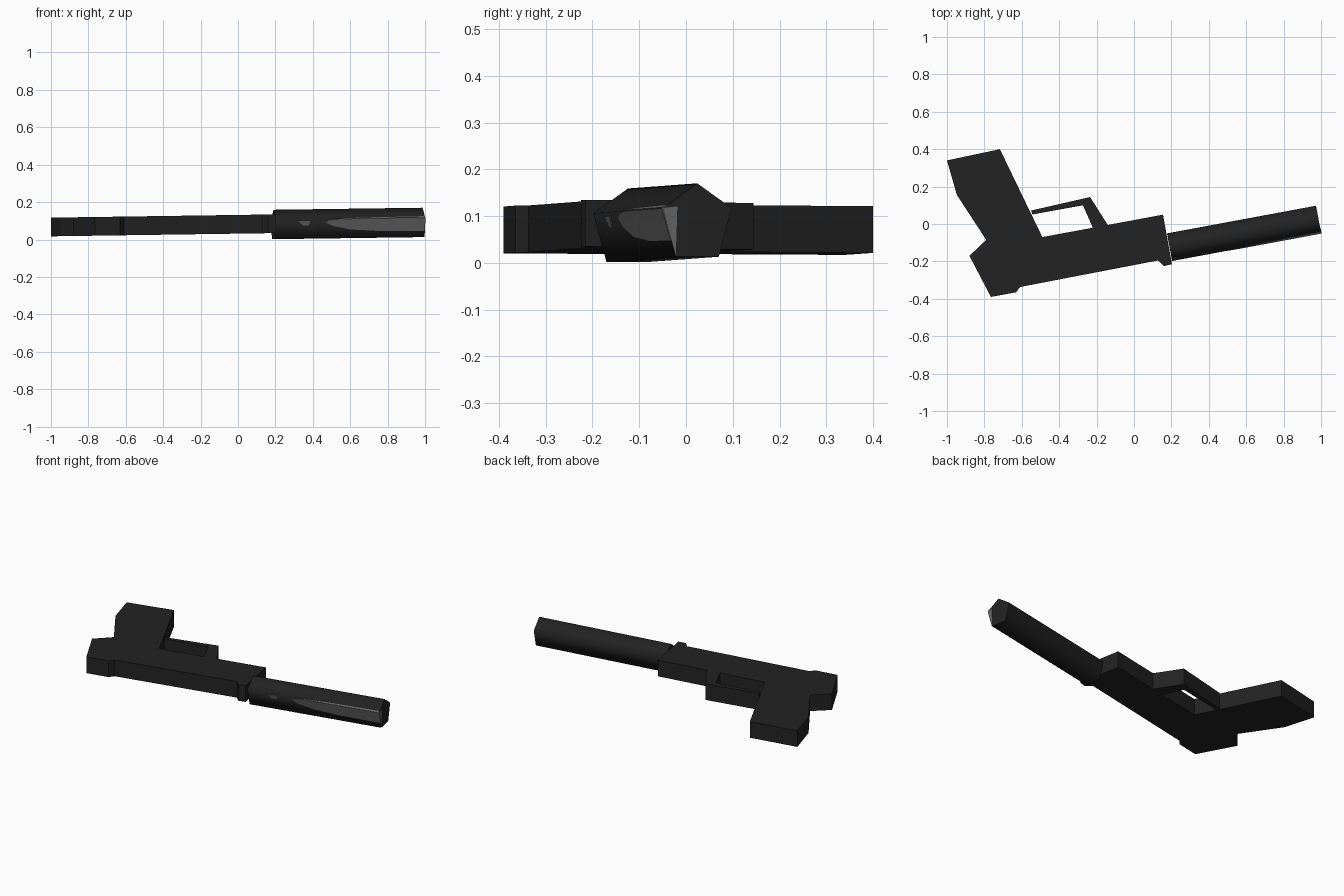
import bpy
import bmesh
from mathutils import Vector

cube = bpy.data.objects.get("Cube")
if cube:
    bpy.data.objects.remove(cube)


def material(name, value):
    m = bpy.data.materials.new(name)
    m.use_nodes = True
    color = (value, value, value, 1)
    m.diffuse_color = color
    m.node_tree.nodes["Principled BSDF"].inputs["Base Color"].default_value = color
    return m


black = material("gunmetal black", 0.016)
gray = material("worn gray", 0.13)


def finish(name, bm, mat):
    bmesh.ops.recalc_face_normals(bm, faces=bm.faces)
    mesh = bpy.data.meshes.new(name)
    bm.to_mesh(mesh)
    bm.free()
    mesh.materials.append(mat)
    obj = bpy.data.objects.new(name, mesh)
    bpy.context.collection.objects.link(obj)
    return obj


def prism(name, base, offset, mat):
    """Extrude a closed outline of points along an offset (vector or function)."""
    bm = bmesh.new()
    low = [bm.verts.new(p) for p in base]
    high = [bm.verts.new(p + offset) for p in base]
    bm.faces.new(low)
    bm.faces.new(high)
    n = len(base)
    for i in range(n):
        j = (i + 1) % n
        bm.faces.new((low[i], low[j], high[j], high[i]))
    return finish(name, bm, mat)


def slab(name, outline):
    """Side profile lying flat, rising slightly towards the muzzle."""
    base = [Vector((x, y, 0.017 + 0.0145 * (x + 1))) for x, y in outline]
    return prism(name, base, Vector((0, 0, 0.1)), black)


# Slide, frame and grip in one profile
slab("pistol_body", [
    (-1, .34), (-.717, .40), (-.49, -.07), (-.14, -.005), (.155, .05),
    (.203, -.215), (.16, -.225), (.128, -.195), (-.61, -.337), (-.63, -.365),
    (-.765, -.39), (-.88, -.17), (-.79, -.085), (-.947, .155)])

# Trigger guard
slab("trigger_guard", [
    (-.55, .072), (-.235, .144), (-.14, -.005), (-.22, -.02),
    (-.273, .10), (-.543, .051)])

# Five-sided suppressor along the barrel axis
rear = Vector((.19, -.124, .08))
axis = Vector((.797, .148, .011))
side = Vector((-axis.y, axis.x, 0)).normalized()
up = Vector((0, 0, 1))
section = [(0, .079), (-.075, .026), (-.047, -.078), (.047, -.078), (.075, .026)]
ring = [rear + side * a + up * b for a, b in section]
suppressor = prism("suppressor", ring, axis, black)
bpy.context.view_layer.objects.active = suppressor
suppressor.select_set(True)
bpy.ops.object.shade_smooth_by_angle(angle=1.4)
suppressor.select_set(False)


# Thin worn patches on the suppressor's sides
def patch(name, low, high, outline):
    normal = axis.cross(high - low).normalized()
    if normal.dot(low - rear) < 0:
        normal = -normal
    base = [low.lerp(high, h) + axis * t for t, h in outline]
    prism(name, base, normal * 0.002, gray)


top, left, bottom = ring[:3]
patch("worn_streak", bottom, left, [
    (.33, .85), (.37, .96), (.45, 1), (1, 1), (1, .33), (.7, .35),
    (.5, .45), (.38, .65)])
patch("worn_spot", bottom, left, [(.15, .92), (.23, .92), (.22, .68), (.18, .68)])
patch("worn_edge", left, top, [(.38, 0), (1, 0), (1, .12), (.6, .08)])

# Worn wedge on the muzzle face
wedge = [left + axis, bottom + axis, left.lerp(ring[4], .21) + axis + up * .004]
prism("muzzle_wear", wedge, axis.normalized() * 0.002, gray)
